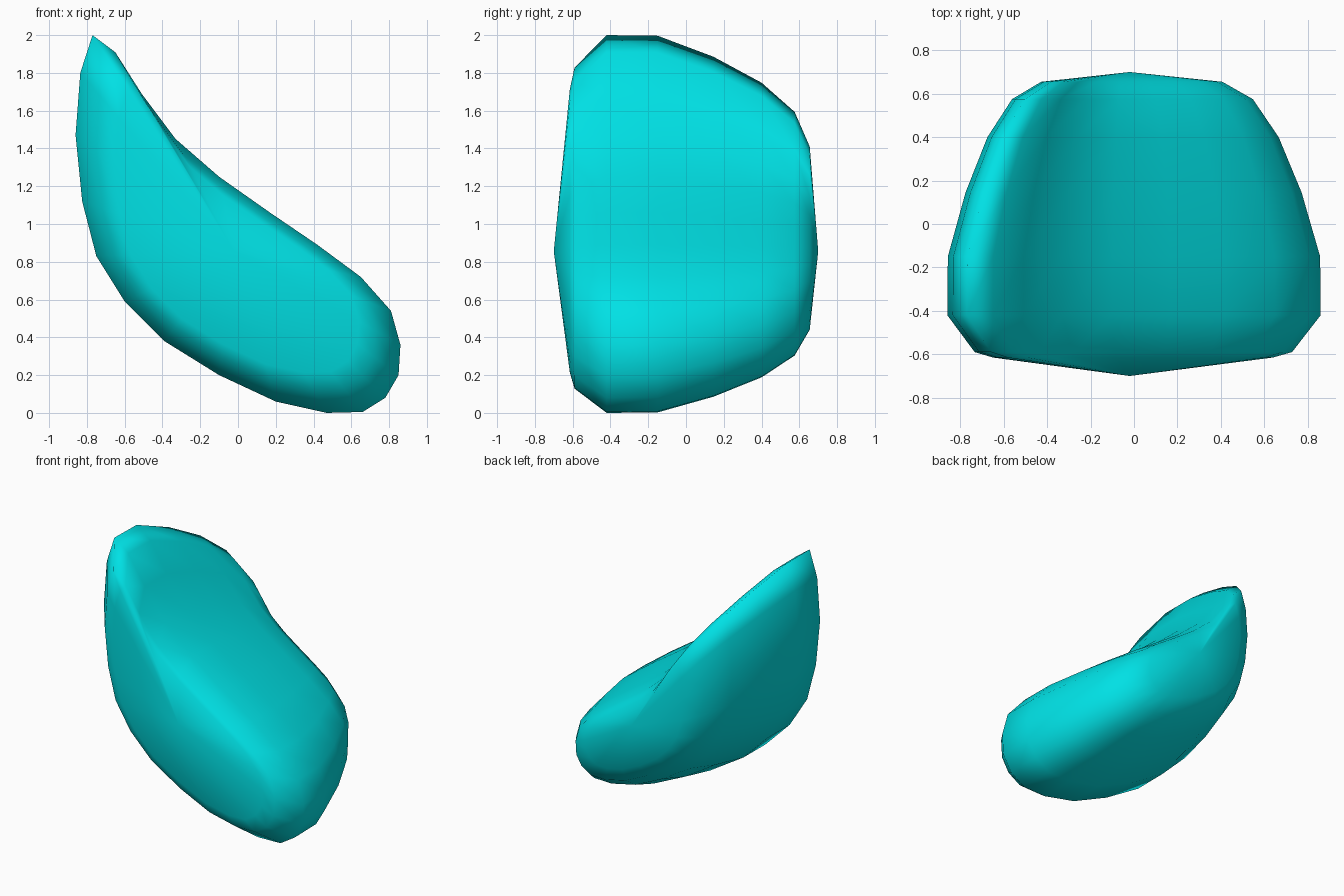
import bpy, bmesh

if "Cube" in bpy.data.objects:
    bpy.data.objects.remove(bpy.data.objects["Cube"])

# Crescent side profile (x, z), clockwise from the top tip
PROFILE = [(-0.77, 2.0), (-0.65, 1.91), (-0.51, 1.69), (-0.33, 1.45), (-0.1, 1.25),
           (0.17, 1.06), (0.42, 0.89), (0.65, 0.72), (0.81, 0.54), (0.86, 0.36),
           (0.85, 0.2), (0.78, 0.08), (0.66, 0.005), (0.47, 0.0), (0.2, 0.06),
           (-0.1, 0.2), (-0.39, 0.38), (-0.6, 0.59), (-0.75, 0.83), (-0.825, 1.12),
           (-0.86, 1.47), (-0.835, 1.8)]
CX, CZ = -0.02, 0.855          # point the slices shrink towards

# Slices from front to back: (y, scale of the profile)
SLICES = [(-0.615, 0.75), (-0.59, 0.85), (-0.42, 1.0), (-0.15, 0.997), (0.145, 0.9),
          (0.4, 0.78), (0.575, 0.645), (0.655, 0.485)]

bm = bmesh.new()
rings = [[bm.verts.new((CX + (x - CX) * k, y, CZ + (z - CZ) * k)) for x, z in PROFILE]
         for y, k in SLICES]
n = len(PROFILE)

# Skin between slices
for a, b in zip(rings, rings[1:]):
    for i in range(n):
        j = (i + 1) % n
        bm.faces.new((a[i], a[j], b[j], b[i]))

# Shallow pointed side caps
for ring, y in ((rings[0], -0.7), (rings[-1], 0.7)):
    tip = bm.verts.new((CX, y, CZ))
    for i in range(n):
        bm.faces.new((ring[i], ring[(i + 1) % n], tip))

bmesh.ops.recalc_face_normals(bm, faces=bm.faces)
for f in bm.faces:
    f.smooth = True
mesh = bpy.data.meshes.new("beanbag_cushion")
bm.to_mesh(mesh)
bm.free()

cushion = bpy.data.objects.new("beanbag_cushion", mesh)
bpy.context.collection.objects.link(cushion)

mat = bpy.data.materials.new("turquoise_fabric")
mat.diffuse_color = (0.0, 0.75, 0.78, 1.0)
mat.use_nodes = True
mat.node_tree.nodes["Principled BSDF"].inputs["Base Color"].default_value = mat.diffuse_color
mesh.materials.append(mat)
